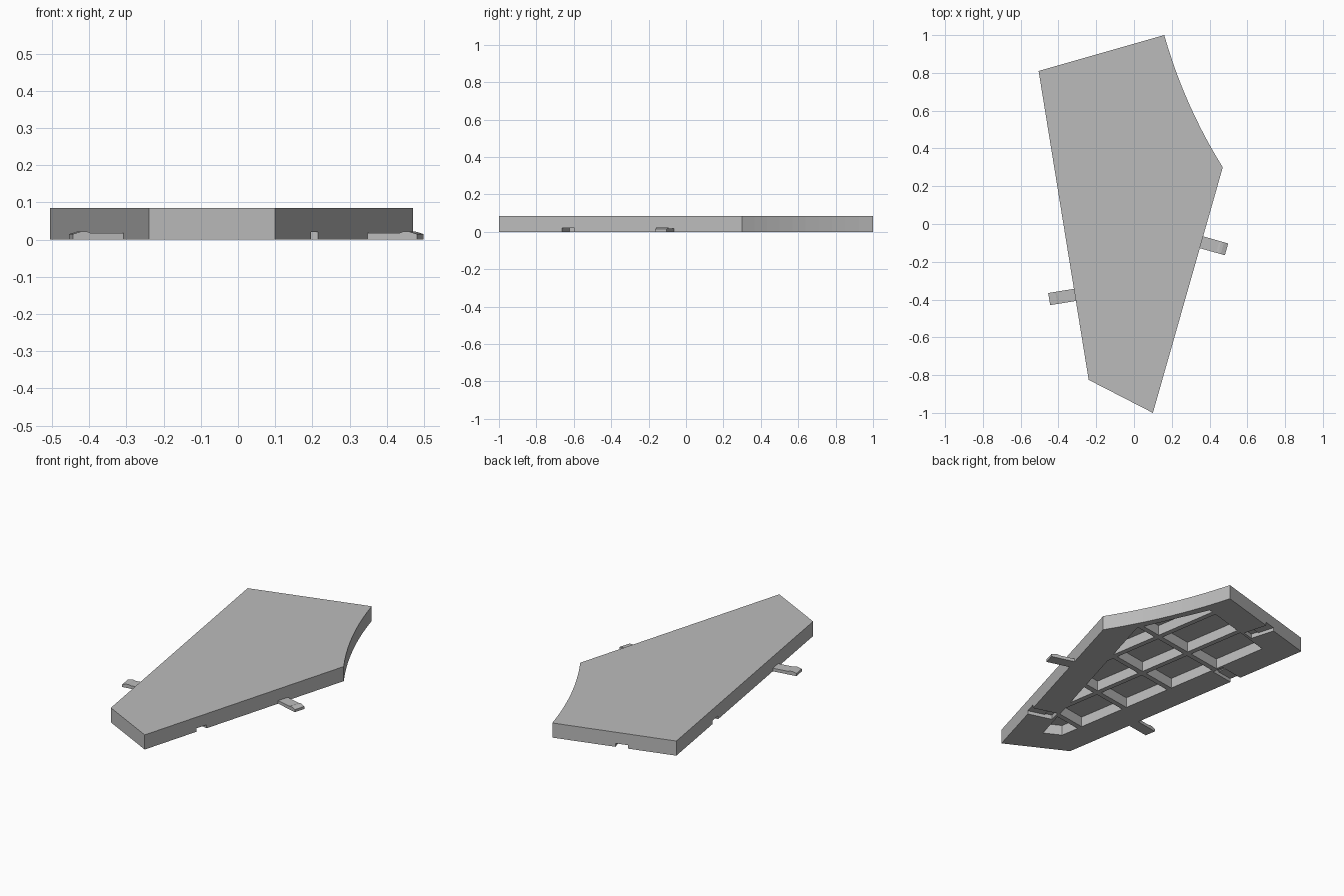
import bpy, bmesh
from mathutils import Vector

cube = bpy.data.objects.get("Cube")
if cube:
    bpy.data.objects.remove(cube, do_unlink=True)

grey = bpy.data.materials.new("plain grey")
grey.use_nodes = True
grey.diffuse_color = (0.5, 0.5, 0.5, 1)
grey.node_tree.nodes["Principled BSDF"].inputs["Base Color"].default_value = (0.5, 0.5, 0.5, 1)

HEIGHT, FLOOR = 0.085, 0.06
RIB, FRAME = 0.03, 0.16

# Plate corners, counter-clockwise from above
back_right = Vector((0.16, 1.0))
back_left = Vector((-0.505, 0.81))
front_left = Vector((-0.24, -0.825))
front_tip = Vector((0.10, -1.0))
side_tip = Vector((0.47, 0.30))
corners = [back_right, back_left, front_left, front_tip, side_tip]


def outward(a, b):
    d = (b - a).normalized()
    return Vector((d.y, -d.x))


def extrude(bm, ring, offset):
    """Closed solid from a ring of points swept along offset."""
    low = [bm.verts.new(p) for p in ring]
    high = [bm.verts.new(Vector(p) + offset) for p in ring]
    bm.faces.new(low[::-1])
    bm.faces.new(high)
    n = len(ring)
    for i in range(n):
        j = (i + 1) % n
        bm.faces.new((low[i], low[j], high[j], high[i]))


def finish(bm, name):
    bmesh.ops.recalc_face_normals(bm, faces=bm.faces)
    mesh = bpy.data.meshes.new(name)
    bm.to_mesh(mesh)
    bm.free()
    mesh.materials.append(grey)
    ob = bpy.data.objects.new(name, mesh)
    bpy.context.collection.objects.link(ob)
    return ob


def clip(poly, point, normal):
    """Keep the part of a convex polygon behind a line."""
    out = []
    for i, b in enumerate(poly):
        a = poly[i - 1]
        da, db = (a - point).dot(normal), (b - point).dot(normal)
        if da * db < 0:
            out.append(a.lerp(b, da / (da - db)))
        if db <= 0:
            out.append(b)
    return out


# Plate with one gently hollow edge
outline = list(corners)
hollow = -outward(side_tip, back_right)
for i in range(1, 10):
    t = i / 10
    outline.append(side_tip.lerp(back_right, t) + hollow * 0.027 * 4 * t * (1 - t))
bm = bmesh.new()
extrude(bm, [p.to_3d() for p in outline], Vector((0, 0, HEIGHT)))
plate = finish(bm, "plate")

# Hollow underside: the inset outline split into cells by ribs
recess = [Vector(p) for p in ((-2, -2), (2, -2), (2, 2), (-2, 2))]
for i, a in enumerate(corners):
    b = corners[(i + 1) % len(corners)]
    n = outward(a, b)
    inset = 0.065 if a is side_tip else FRAME
    recess = clip(recess, a - n * inset, n)

along = (back_left - front_left).normalized()
across = Vector((along.y, -along.x))
columns = [-0.5, 0.03, 0.27, 0.8]
rows = [-1.2, -0.555, -0.235, 0.087, 0.41, 1.2]
cutter = bmesh.new()
for t0, t1 in zip(columns, columns[1:]):
    for s0, s1 in zip(rows, rows[1:]):
        cell = clip(recess, across * t0, -across)
        cell = clip(cell, across * (t1 - RIB), across)
        cell = clip(cell, along * s0, -along)
        cell = clip(cell, along * (s1 - RIB), along)
        if len(cell) > 2:
            extrude(cutter, [Vector((p.x, p.y, -0.05)) for p in cell],
                    Vector((0, 0, FLOOR + 0.05)))


def edge_profile(bm, a, b, fraction, profile, width):
    """Sweep a (distance out, height) profile along a plate edge."""
    d = (b - a).normalized()
    n = outward(a, b)
    start = a.lerp(b, fraction) - d * width / 2
    ring = [Vector((*(start + n * r), z)) for r, z in profile]
    extrude(bm, ring, (d * width).to_3d())


# Sockets in the rim that receive neighbouring clips
socket = [(0.03, -0.03), (0.03, 0.02), (-0.1, 0.02), (-0.1, 0.026),
          (-0.145, 0.026), (-0.145, -0.03)]
for a, b, fraction in ((back_right, back_left, 0.56), (back_left, front_left, 0.285),
                       (front_tip, side_tip, 0.285)):
    edge_profile(cutter, a, b, fraction, socket, 0.07)
cutter = finish(cutter, "underside_cutter")
cutter.hide_render = True
cutter.hide_set(True)
mod = plate.modifiers.new("hollow", "BOOLEAN")
mod.operation = "DIFFERENCE"
mod.solver = "EXACT"
mod.object = cutter

# Hooked clips sticking out of both long edges
clip_shape = [(-0.02, 0), (0.138, 0), (0.138, 0.015), (0.115, 0.022),
              (0.1, 0.022), (0.09, 0.018), (-0.02, 0.018)]
for name, a, b, fraction in (("right_clip", back_left, front_left, 0.725),
                             ("left_clip", front_tip, side_tip, 0.695)):
    bm = bmesh.new()
    edge_profile(bm, a, b, fraction, clip_shape, 0.065)
    finish(bm, name)
